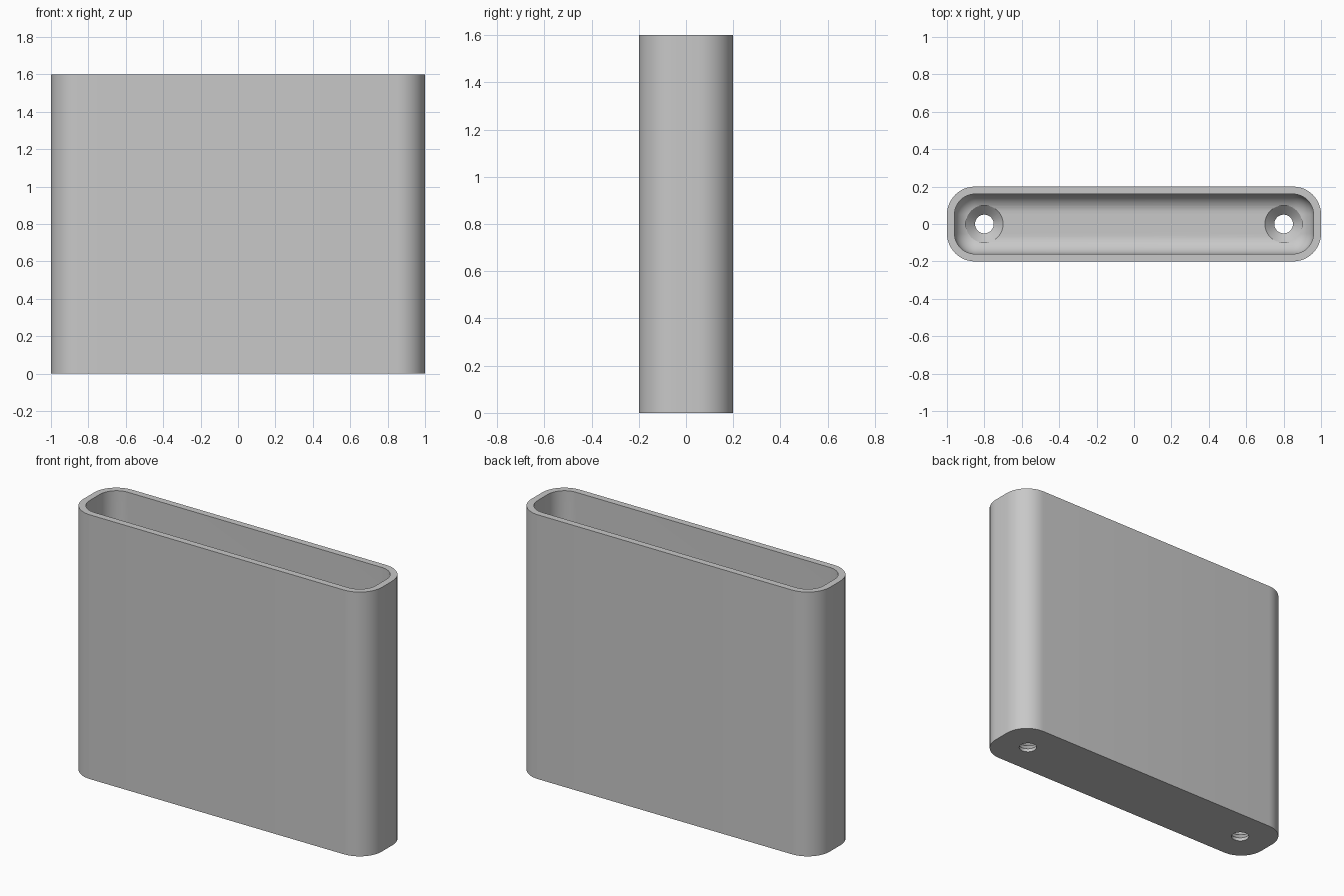
import bpy, bmesh, math

cube = bpy.data.objects.get("Cube")
if cube:
    bpy.data.objects.remove(cube, do_unlink=True)

HALF_X, HALF_Y, HEIGHT = 1.0, 0.2, 1.6
WALL, FLOOR = 0.04, 0.07
CORNER, FILLET = 0.15, 0.1
HOLE_X, HOLE_R, SINK_R = 0.8, 0.05, 0.1
STEPS = 12

grey = bpy.data.materials.new("light grey")
grey.use_nodes = True
colour = (0.58, 0.58, 0.58, 1)
grey.diffuse_color = colour
grey.node_tree.nodes["Principled BSDF"].inputs["Base Color"].default_value = colour


def make_object(name, bm):
    bmesh.ops.recalc_face_normals(bm, faces=bm.faces)
    mesh = bpy.data.meshes.new(name)
    bm.to_mesh(mesh)
    bm.free()
    mesh.materials.append(grey)
    obj = bpy.data.objects.new(name, mesh)
    bpy.context.collection.objects.link(obj)
    return obj


def rounded_ring(bm, inset, z):
    """Rounded rectangle, offset inwards from the outer wall."""
    r = CORNER - inset
    ring = []
    for quarter, (sx, sy) in enumerate([(1, 1), (-1, 1), (-1, -1), (1, -1)]):
        for i in range(STEPS + 1):
            a = (quarter + i / STEPS) * math.pi / 2
            ring.append(bm.verts.new((sx * (HALF_X - CORNER) + r * math.cos(a),
                                      sy * (HALF_Y - CORNER) + r * math.sin(a), z)))
    return ring


def circle_ring(bm, x, r, z, count=48):
    return [bm.verts.new((x + r * math.cos(2 * math.pi * i / count),
                          r * math.sin(2 * math.pi * i / count), z)) for i in range(count)]


def loft(bm, rings):
    """Skin consecutive rings and cap both ends."""
    for a, b in zip(rings, rings[1:]):
        for i in range(len(a)):
            j = (i + 1) % len(a)
            bm.faces.new((a[i], a[j], b[j], b[i]))
    bm.faces.new(rings[0])
    bm.faces.new(rings[-1])


# Open case: outer wall, rim, inner wall, then a rounded fillet into the floor
bm = bmesh.new()
profile = [(0, 0), (0, HEIGHT), (WALL, HEIGHT)]
for i in range(STEPS + 1):
    a = i / STEPS * math.pi / 2
    profile.append((WALL + FILLET * (1 - math.cos(a)),
                    FLOOR + FILLET * (1 - math.sin(a))))
loft(bm, [rounded_ring(bm, inset, z) for inset, z in profile])
case = make_object("open_case", bm)

# Countersunk screw holes through the floor
for side, x in (("left", HOLE_X), ("right", -HOLE_X)):
    bm = bmesh.new()
    sink = [(HOLE_R, -0.1), (HOLE_R, 0.02), (SINK_R, FLOOR), (SINK_R, 0.4)]
    loft(bm, [circle_ring(bm, x, r, z) for r, z in sink])
    cutter = make_object(side + "_screw_hole_cutter", bm)
    cutter.hide_render = True
    mod = case.modifiers.new(side + "_screw_hole", "BOOLEAN")
    mod.operation = "DIFFERENCE"
    mod.solver = "EXACT"
    mod.object = cutter
    bpy.ops.object.select_all(action="DESELECT")
    case.select_set(True)
    bpy.context.view_layer.objects.active = case
    bpy.ops.object.modifier_apply(modifier=mod.name)
    bpy.data.objects.remove(cutter, do_unlink=True)

# Smooth curves with crisp rims
bpy.ops.object.shade_smooth_by_angle(angle=math.radians(30))
